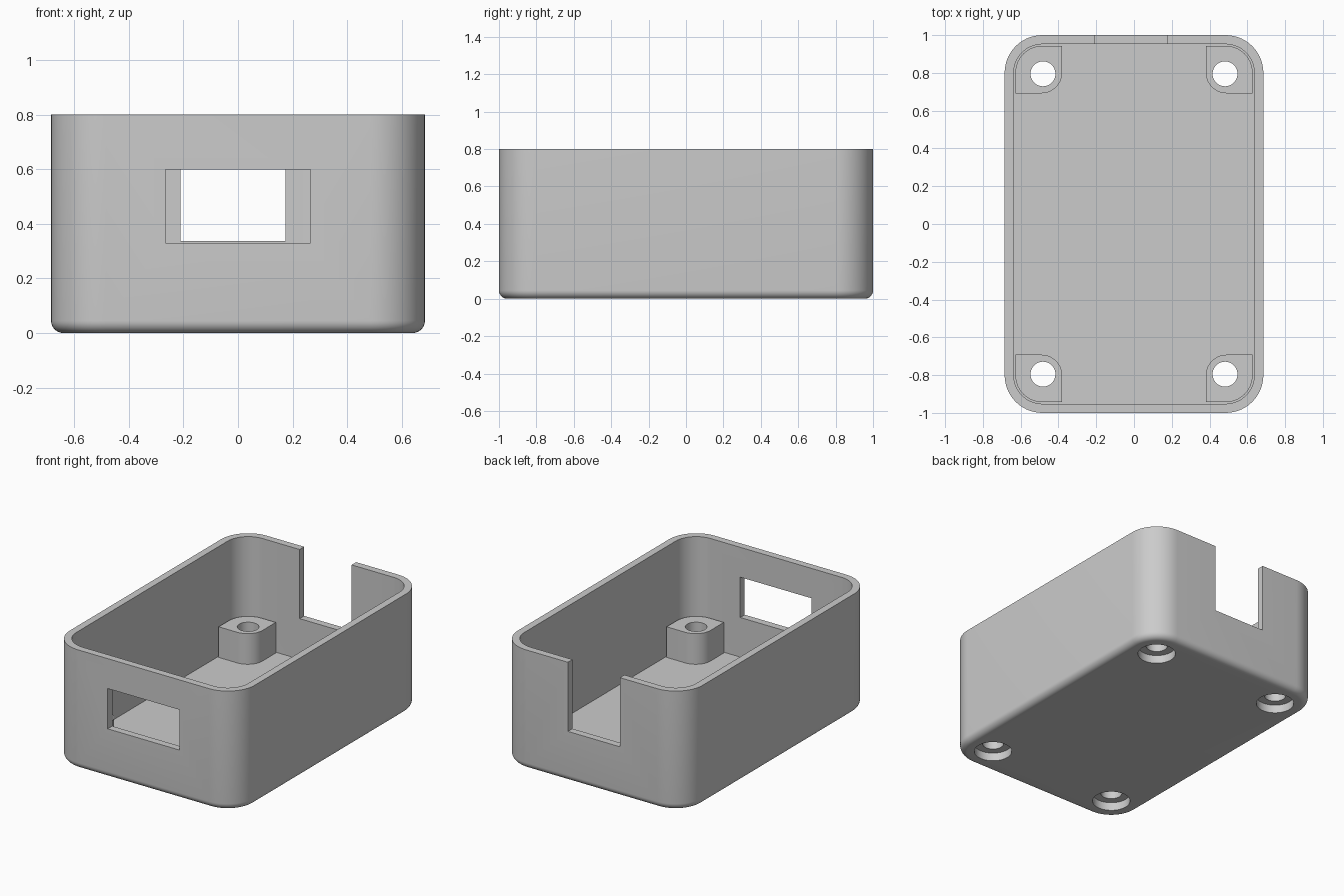
import bpy, bmesh
from math import pi, cos, sin

cube = bpy.data.objects.get("Cube")
if cube:
    bpy.data.objects.remove(cube, do_unlink=True)

grey = bpy.data.materials.new("light grey")
grey.use_nodes = True
colour = (0.6, 0.6, 0.6, 1)
grey.diffuse_color = colour
grey.node_tree.nodes["Principled BSDF"].inputs["Base Color"].default_value = colour

HALF_X, HALF_Y, HEIGHT = 0.685, 1.0, 0.8
WALL, FLOOR, CORNER, FILLET = 0.048, 0.065, 0.2, 0.045
BOSS_TOP, BORE_DEPTH = 0.27, 0.055


def outline(x0, x1, y0, y1, radii, steps=14):
    """Rectangle with one radius per corner, anticlockwise from +x +y."""
    corners = [(x1, y1, -1, -1), (x0, y1, 1, -1), (x0, y0, 1, 1), (x1, y0, -1, 1)]
    points = []
    for i, ((x, y, sx, sy), r) in enumerate(zip(corners, radii)):
        if r == 0:
            points.append((x, y))
            continue
        for k in range(steps + 1):
            a = (i + k / steps) * pi / 2
            points.append((x + sx * r + r * cos(a), y + sy * r + r * sin(a)))
    return points


def circle(x, y, r, sides=48):
    return [(x + r * cos(2 * pi * k / sides), y + r * sin(2 * pi * k / sides))
            for k in range(sides)]


def loft(name, rings):
    """Closed solid through (outline, z) rings of equal point count."""
    bm = bmesh.new()
    loops = [[bm.verts.new((x, y, z)) for x, y in pts] for pts, z in rings]
    for low, high in zip(loops, loops[1:]):
        n = len(low)
        for i in range(n):
            j = (i + 1) % n
            bm.faces.new((low[i], low[j], high[j], high[i]))
    bm.faces.new(loops[0][::-1])
    bm.faces.new(loops[-1])
    bmesh.ops.recalc_face_normals(bm, faces=bm.faces)
    mesh = bpy.data.meshes.new(name)
    bm.to_mesh(mesh)
    bm.free()
    mesh.materials.append(grey)
    obj = bpy.data.objects.new(name, mesh)
    bpy.context.collection.objects.link(obj)
    return obj


def block(name, x0, x1, y0, y1, z0, z1):
    pts = outline(x0, x1, y0, y1, [0] * 4)
    return loft(name, [(pts, z0), (pts, z1)])


def cut(obj, cutters):
    for cutter in cutters:
        mod = obj.modifiers.new("cut", 'BOOLEAN')
        mod.operation = 'DIFFERENCE'
        mod.solver = 'EXACT'
        mod.object = cutter
    graph = bpy.context.evaluated_depsgraph_get()
    mesh = bpy.data.meshes.new_from_object(obj.evaluated_get(graph))
    obj.modifiers.clear()
    obj.data = mesh


def shell_ring(inset):
    x, y = HALF_X - inset, HALF_Y - inset
    return outline(-x, x, -y, y, [CORNER - inset] * 4)


# Tray: filleted bottom edge, outer wall, rim, inner wall and floor
rings = []
for k in range(9):
    a = k / 8 * pi / 2
    rings.append((shell_ring(FILLET * (1 - sin(a))), FILLET * (1 - cos(a))))
rings += [(shell_ring(0), HEIGHT), (shell_ring(WALL), HEIGHT), (shell_ring(WALL), FLOOR)]
tray = loft("tray", rings)

# Screw posts: leaf-shaped plan, rounded at the outer and inner corners
posts, drills = [], []
for side, sx in (("left", 1), ("right", -1)):
    for end, sy in (("front", -1), ("back", 1)):
        xs = sorted((sx * 0.38, sx * 0.628))
        ys = sorted((sy * 0.692, sy * 0.943))
        radii = [0.142, 0, 0.11, 0] if sx == sy else [0, 0.142, 0, 0.11]
        if sx < 0 and sy < 0:
            radii = [0.11, 0, 0.142, 0]
        elif sx > 0 and sy < 0:
            radii = [0, 0.11, 0, 0.142]
        plan = outline(*xs, *ys, radii)
        posts.append(loft(f"{end}_{side}_screw_post", [(plan, FLOOR - 0.005), (plan, BOSS_TOP)]))

        # Screw hole with a counterbore underneath
        hx, hy = sx * 0.482, sy * 0.795
        bore, hole = circle(hx, hy, 0.117), circle(hx, hy, 0.066)
        drills.append(loft("drill", [(bore, -0.1), (bore, BORE_DEPTH),
                                     (hole, BORE_DEPTH), (hole, BOSS_TOP + 0.1)]))

# Front window and open back notch
window = block("window_cutter", -0.265, 0.265, -1.1, -0.9, 0.33, 0.6)
notch = block("notch_cutter", -0.21, 0.175, 0.9, 1.1, 0.337, 0.9)

cut(tray, drills + [window, notch])
for post, drill in zip(posts, drills):
    cut(post, [drill])

for cutter in drills + [window, notch]:
    bpy.data.objects.remove(cutter, do_unlink=True)

# Smooth the rounded walls, keep the edges crisp
bpy.ops.object.select_all(action='DESELECT')
for obj in [tray] + posts:
    obj.select_set(True)
bpy.context.view_layer.objects.active = tray
bpy.ops.object.shade_smooth_by_angle(angle=pi / 6)
